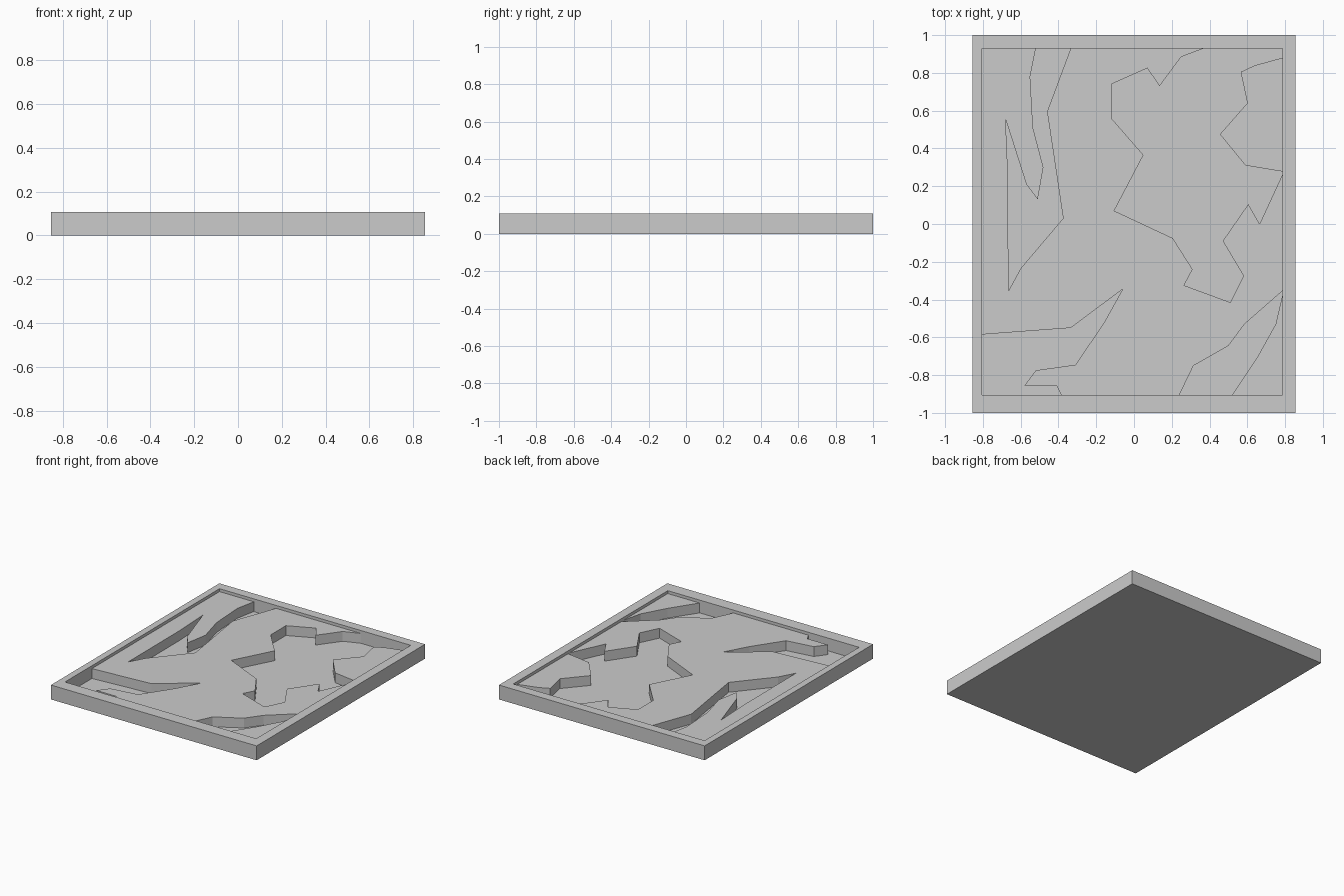
import bpy, bmesh

if "Cube" in bpy.data.objects:
    bpy.data.objects.remove(bpy.data.objects["Cube"])

W, D, H = 0.855, 1.0, 0.108          # outer half sizes and height
L, R, B, T = -0.805, 0.785, -0.905, 0.93   # inner edge of the rim
FLOOR, LAND = 0.012, 0.086


def finish(bm, name):
    bmesh.ops.recalc_face_normals(bm, faces=bm.faces[:])
    me = bpy.data.meshes.new(name)
    bm.to_mesh(me)
    bm.free()
    ob = bpy.data.objects.new(name, me)
    bpy.context.collection.objects.link(ob)
    return ob


def plateau(name, outline):
    """Raised flat-topped land with straight cliffs."""
    bm = bmesh.new()
    low = [bm.verts.new((x, y, FLOOR)) for x, y in outline]
    high = [bm.verts.new((x, y, LAND)) for x, y in outline]
    n = len(outline)
    for i in range(n):
        j = (i + 1) % n
        bm.faces.new((low[i], low[j], high[j], high[i]))
    bm.faces.new(high)
    bm.faces.new(low[::-1])
    return finish(bm, name)


# Tray: bottom, outer walls, rim, inner walls and sunken floor
bm = bmesh.new()
outer = [(-W, -D), (W, -D), (W, D), (-W, D)]
inner = [(L, B), (R, B), (R, T), (L, T)]
rings = [[bm.verts.new((x, y, z)) for x, y in pts]
         for pts, z in ((outer, 0), (outer, H), (inner, H), (inner, FLOOR))]
for a, b in zip(rings, rings[1:]):
    for i in range(4):
        j = (i + 1) % 4
        bm.faces.new((a[i], a[j], b[j], b[i]))
bm.faces.new(rings[0][::-1])
bm.faces.new(rings[-1])
finish(bm, "framed_tray")

# Shorelines of the recessed areas
west_inlet = [(-0.52, T), (-0.55, 0.78), (-0.535, 0.51), (-0.48, 0.30),
              (-0.51, 0.13), (-0.57, 0.21), (-0.68, 0.555), (-0.667, 0.25),
              (-0.665, -0.355), (-0.60, -0.235), (-0.375, 0.03),
              (-0.46, 0.595), (-0.335, T)]
middle_basin = [(0.37, T), (0.25, 0.885), (0.135, 0.73), (0.07, 0.825),
                (-0.12, 0.74), (-0.12, 0.56), (0.05, 0.365), (-0.105, 0.07),
                (0.205, -0.075), (0.31, -0.24), (0.265, -0.325),
                (0.51, -0.415), (0.58, -0.275), (0.47, -0.09),
                (0.605, 0.105), (0.665, 0.0), (R, 0.26)]
south_east_shore = [(R, -0.355), (0.585, -0.53), (0.50, -0.645),
                    (0.315, -0.75), (0.24, B)]
south_west_shore = [(-0.385, B), (-0.41, -0.855), (-0.58, -0.855),
                    (-0.52, -0.775), (-0.31, -0.745), (-0.16, -0.525),
                    (-0.06, -0.345), (-0.335, -0.55), (L, -0.585)]

# Land pieces
plateau("main_land", [(L, T)] + west_inlet + middle_basin
        + south_east_shore + south_west_shore)
plateau("east_land", [(R, 0.88), (0.64, 0.84), (0.565, 0.805), (0.60, 0.64),
                      (0.455, 0.475), (0.59, 0.31), (R, 0.278)])
plateau("corner_land", [(R, B), (R, -0.38), (0.75, -0.53), (0.65, -0.71),
                        (0.52, B)])
